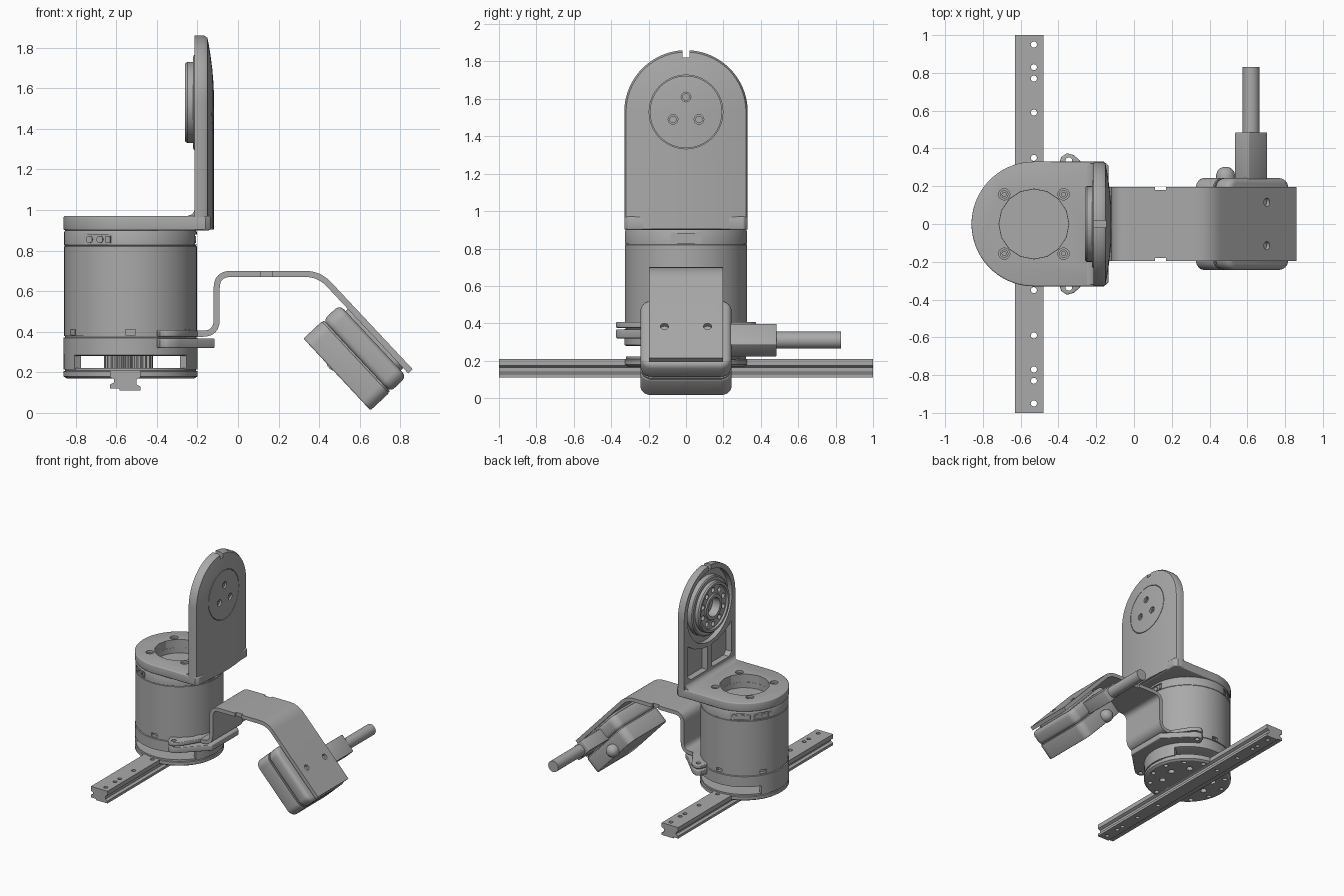
import bpy, bmesh
from math import sin, cos, pi, radians, hypot
from mathutils import Vector, Matrix

if "Cube" in bpy.data.objects:
    bpy.data.objects.remove(bpy.data.objects["Cube"])

grey = bpy.data.materials.new("machined grey")
grey.use_nodes = True
grey.diffuse_color = (0.4, 0.4, 0.4, 1)
grey.node_tree.nodes["Principled BSDF"].inputs["Base Color"].default_value = (0.4, 0.4, 0.4, 1)

CX, R = -0.53, 0.33      # drum axis and radius
TOP = 1.53               # centre height of the upright's round end


def place(axis, u, v, w):
    """Map a 2D profile point and an extrusion distance to 3D."""
    return {"X": (w, u, v), "Y": (u, w, v), "Z": (u, v, w)}[axis]


def finish(name, bm, bevel=0, smooth=True):
    bmesh.ops.recalc_face_normals(bm, faces=bm.faces)
    me = bpy.data.meshes.new(name)
    bm.to_mesh(me)
    bm.free()
    me.materials.append(grey)
    ob = bpy.data.objects.new(name, me)
    bpy.context.collection.objects.link(ob)
    if bevel:
        m = ob.modifiers.new("bevel", "BEVEL")
        m.width, m.segments, m.limit_method, m.angle_limit = bevel, 3, "ANGLE", radians(40)
        apply(ob, m)
    if smooth:
        shade(ob)
    return ob


def apply(ob, mod):
    bpy.context.view_layer.objects.active = ob
    bpy.ops.object.modifier_apply(modifier=mod.name)


def shade(ob):
    bpy.ops.object.select_all(action="DESELECT")
    ob.select_set(True)
    bpy.context.view_layer.objects.active = ob
    bpy.ops.object.shade_smooth_by_angle(angle=radians(32))


def add_prism(bm, pts, axis, lo, hi):
    a = [bm.verts.new(place(axis, u, v, lo)) for u, v in pts]
    b = [bm.verts.new(place(axis, u, v, hi)) for u, v in pts]
    bm.faces.new(a)
    bm.faces.new(b)
    for i in range(len(a)):
        j = (i + 1) % len(a)
        bm.faces.new((a[i], a[j], b[j], b[i]))


def prism(name, pts, axis, lo, hi, bevel=0):
    bm = bmesh.new()
    add_prism(bm, pts, axis, lo, hi)
    return finish(name, bm, bevel)


def arc(cu, cv, r, a0=0, a1=360, n=24):
    full = a1 - a0 == 360
    return [(cu + r * cos(radians(a0 + (a1 - a0) * i / n)),
             cv + r * sin(radians(a0 + (a1 - a0) * i / n))) for i in range(n if full else n + 1)]


def rect(u0, u1, v0, v1):
    return [(u0, v0), (u1, v0), (u1, v1), (u0, v1)]


def lathe(name, profile, axis, cu, cv, n=72, closed=False):
    """Spin (radius, distance) points around an axis."""
    bm = bmesh.new()
    rings = [[bm.verts.new(place(axis, u, v, w)) for u, v in arc(cu, cv, r, n=n)] for r, w in profile]
    for a, b in zip(rings, rings[1:] + (rings[:1] if closed else [])):
        for i in range(n):
            j = (i + 1) % n
            bm.faces.new((a[i], a[j], b[j], b[i]))
    if not closed:
        bm.faces.new(rings[0])
        bm.faces.new(rings[-1])
    return finish(name, bm)


def cut(ob, cutter):
    m = ob.modifiers.new("cut", "BOOLEAN")
    m.operation, m.solver, m.object = "DIFFERENCE", "EXACT", cutter
    apply(ob, m)
    bpy.data.objects.remove(cutter)
    shade(ob)


def cut_shapes(ob, shapes, axis, lo, hi):
    bm = bmesh.new()
    for s in shapes:
        add_prism(bm, s, axis, lo, hi)
    cut(ob, finish("cutter", bm, smooth=False))


def holes(ob, centres, r, axis, lo, hi):
    cut_shapes(ob, [arc(u, v, r, n=16) for u, v in centres], axis, lo, hi)


def polar(cu, cv, r, n, start=0):
    return arc(cu, cv, r, start, start + 360, n)


# Rail with grooved sides and mounting holes
rail = prism("rail", [(-.63, .21), (-.48, .21), (-.48, .175), (-.5, .165), (-.5, .14), (-.48, .13),
                      (-.48, .11), (-.585, .11), (-.585, .12), (-.63, .12), (-.63, .14),
                      (-.61, .15), (-.61, .165), (-.63, .175)], "Y", -1, 1)
holes(rail, [(CX, s * y) for s in (-1, 1) for y in (.35, .59, .77, .83, .95)], .016, "Z", .05, .3)

# Base disc, side walls above it and the central gear
base = lathe("base_disc", [(.315, .17), (R, .18), (R, .205), (.322, .208), (.322, .222)], "Z", CX, 0)
holes(base, polar(CX, 0, .285, 12, 15), .018, "Z", .1, .195)
holes(base, polar(CX, 0, .19, 8, 10), .025, "Z", .1, .2)
for name, mid in (("right_wall", 180), ("left_wall", 0)):
    prism(name, arc(CX, 0, R, mid - 33, mid + 33) + arc(CX, 0, .29, mid + 33, mid - 33), "Z", .215, .29)
gear = [(CX - .01 + (.12 if i % 4 < 2 else .107) * cos(2 * pi * i / 96),
         (.12 if i % 4 < 2 else .107) * sin(2 * pi * i / 96)) for i in range(96)]
prism("gear", gear, "Z", .215, .29)

# Drum with seams, slots and sockets
drum = lathe("drum", [(.32, .28), (R, .285), (R, .37), (.322, .373), (.322, .378), (.327, .38), (.327, .82),
                      (.324, .822), (.324, .826), (.327, .828), (.327, .89), (.32, .905)], "Z", CX, 0)
for a in range(30, 360, 60):
    slot = prism("cutter", rect(.3, .4, -.025, .025), "Z", .385, .412)
    slot.data.transform(Matrix.Translation((CX, 0, 0)) @ Matrix.Rotation(radians(a), 4, "Z"))
    cut(drum, slot)
for a in (0, 120, 150, 240):
    sock = prism("cutter", rect(.315, .4, -.08, .08), "Z", .83, .88)
    spin = Matrix.Translation((CX, 0, 0)) @ Matrix.Rotation(radians(a), 4, "Z")
    sock.data.transform(spin)
    cut(drum, sock)
    bm = bmesh.new()
    for y in (-.05, .01):
        add_prism(bm, arc(y, .855, .018, n=12), "X", .3, .322)
    add_prism(bm, rect(.045, .07, .838, .872), "X", .3, .322)
    bm.transform(spin)
    finish("socket_pins", bm)
holes(drum, [(CX, 0)], .184, "Z", .86, 1)

# Bracket foot: D-shaped plate on the drum
foot = prism("bracket_foot", arc(CX, 0, R, 90, 270, 40) + [(-.16, -R), (-.135, -.31), (-.135, .31), (-.16, R)],
             "Z", .9, .97, .008)
holes(foot, [(CX, 0)], .185, "Z", .8, 1.1)
bolts = [(CX + sx * .157, sy * .157) for sx in (-1, 1) for sy in (-1, 1)]
holes(foot, bolts, .03, "Z", .93, 1.1)
for u, v in bolts:
    lathe("foot_bolt", [(.022, .92), (.022, .955), (.011, .955), (.011, .935)], "Z", u, v, 16)

# Bracket upright: round-topped plate with a gently domed outer face
bm = bmesh.new()
path = [(R, .905), (R, 1.2)] + arc(0, TOP, R, 0, 180, 48) + [(-R, 1.2), (-R, .905)]


def shrink(y, z, t):
    return y * t, (TOP + (z - TOP) * t if z > TOP else z)


def dome(y, z):
    return -.118 - .035 * (hypot(y, max(0, z - TOP)) / R) ** 2


rings = [[bm.verts.new((-.215, y, z)) for y, z in path]]
for t in (1, .97, .85, .7, .5, .3, .12):
    ring = []
    for p in path:
        y, z = shrink(*p, t)
        ring.append(bm.verts.new((dome(y, z) - (.014 if t == 1 else 0), y, z)))
    rings.append(ring)
for a, b in zip(rings, rings[1:]):
    for i in range(len(a) - 1):
        bm.faces.new((a[i], a[i + 1], b[i + 1], b[i]))
bm.faces.new(rings[0])
bm.faces.new(rings[-1])
bm.faces.new([r[0] for r in rings] + [r[-1] for r in reversed(rings)])
upright = finish("bracket_upright", bm)
cut_shapes(upright, [rect(-.018, .018, 1.82, 1.9)], "X", -.3, 0)
cut_shapes(upright, [arc(0, TOP, .29, n=64)], "X", -.3, -.175)
for s in (-1, 1):
    edge = [(y * s, z) for y, z in ((.03, 1.02), (.25, 1.02), (.28, 1.05), (.28, 1.3), (.2, 1.25), (.1, 1.215), (.03, 1.21))]
    cut_shapes(upright, [edge], "X", -.3, -.165)
screws = polar(0, TOP, .08, 3, 90)
holes(upright, screws, .026, "X", -.14, 0)
cut(upright, lathe("cutter", [(.193, -.14), (.197, -.14), (.197, 0), (.193, 0)], "X", 0, TOP, closed=True))
for u, v in screws:
    lathe("upright_screw", [(.019, -.15), (.019, -.13), (.01, -.13), (.01, -.138)], "X", u, v, 16)
prism("corner_fillet", [(-.2, .96), (-.25, .97), (-.228, .978), (-.218, .99), (-.21, 1.01)], "Y", -.32, .32)

# Output flange on the inner side of the upright
flange = lathe("output_flange", [(.235, -.17), (.235, -.215), (.225, -.222), (.2, -.222), (.2, -.25), (.193, -.26),
                                 (.175, -.26), (.17, -.245), (.105, -.245), (.1, -.255), (.075, -.255),
                                 (.07, -.19)], "X", 0, TOP)
holes(flange, polar(0, TOP, .138, 10, 18), .02, "X", -.3, -.2)

# Clamp plates with bolt ears
half = [(-.115, .17), (-.15, .2), (-.29, .34), (-.32, .365), (-.355, .375), (-.385, .355), (-.4, .31)]
ears = half + [(x, -y) for x, y in reversed(half)]
for name, lo, hi in (("clamp_lower", .32, .367), ("clamp_upper", .376, .408)):
    pts = ears if lo < .35 else [(min(x, -.2), y) for x, y in ears]
    plate = prism(name, pts, "Z", lo, hi, .006)
    holes(plate, [(-.345, s * .335) for s in (-1, 1)], .018, "Z", .2, .5)

# Bent arm strip
corners = [Vector(p) for p in ((-.39, .39), (-.105, .39), (-.105, .685), (.4, .685), (.85, .205))]
line = [corners[0]]
for a, b, c in zip(corners, corners[1:], corners[2:]):
    p, q = b + (a - b).normalized() * .07, b + (c - b).normalized() * .07
    line += [p * (1 - t) ** 2 + b * 2 * t * (1 - t) + q * t * t for t in [i / 8 for i in range(9)]]
line.append(corners[-1])
left, right = [], []
for i, p in enumerate(line):
    d = (line[min(i + 1, len(line) - 1)] - line[max(i - 1, 0)]).normalized()
    n = Vector((-d.y, d.x)) * .015
    left.append(p + n)
    right.append(p - n)
arm = prism("arm_strip", left + right[::-1], "Y", -.197, .197)
cut_shapes(arm, [rect(.11, .17, -.3, -.18), rect(.11, .17, .18, .3)], "Z", .6, .8)

# Sensor block under the sloping end, built flat and then tilted
TILT = Matrix.Translation((.577, 0, .2725)) @ Matrix.Rotation(radians(47), 4, "Y")


def rounded(hx, hy, r):
    return [p for k, (sx, sy) in enumerate(((1, 1), (-1, 1), (-1, -1), (1, -1)))
            for p in arc(sx * (hx - r), sy * (hy - r), r, 90 * k, 90 * k + 90, 8)]


for name, hx, hy, lo, hi, bev in (("sensor_lower", .242, .243, -.122, .003, .008),
                                  ("sensor_seam", .238, .239, 0, .012, 0),
                                  ("sensor_upper", .242, .243, .008, .122, .03),
                                  ("sensor_pad", .2, .18, .11, .143, 0)):
    prism(name, rounded(hx, hy, .06), "Z", lo, hi, bev).data.transform(TILT)
bore = bmesh.new()
for y in (-.115, .115):
    add_prism(bore, arc(.005, y, .022, n=20), "Z", .146, .25)
bore.transform(TILT)
cut(arm, finish("cutter", bore, smooth=False))

# Cable connector, cable and side knob
plug = prism("connector", rect(-.075, .075, -.05, .05), "Y", .23, .485, .006)
plug.data.transform(Matrix.Translation((.62, 0, .31)) @ Matrix.Rotation(radians(47), 4, "Y"))
lathe("cable", [(.045, .48), (.045, .83)], "Y", .62, .31, 32)
lathe("side_knob", [(.05, .23), (.05, .26), (.044, .28), (.03, .295), (.012, .302)], "Y", .485, .255, 32)
